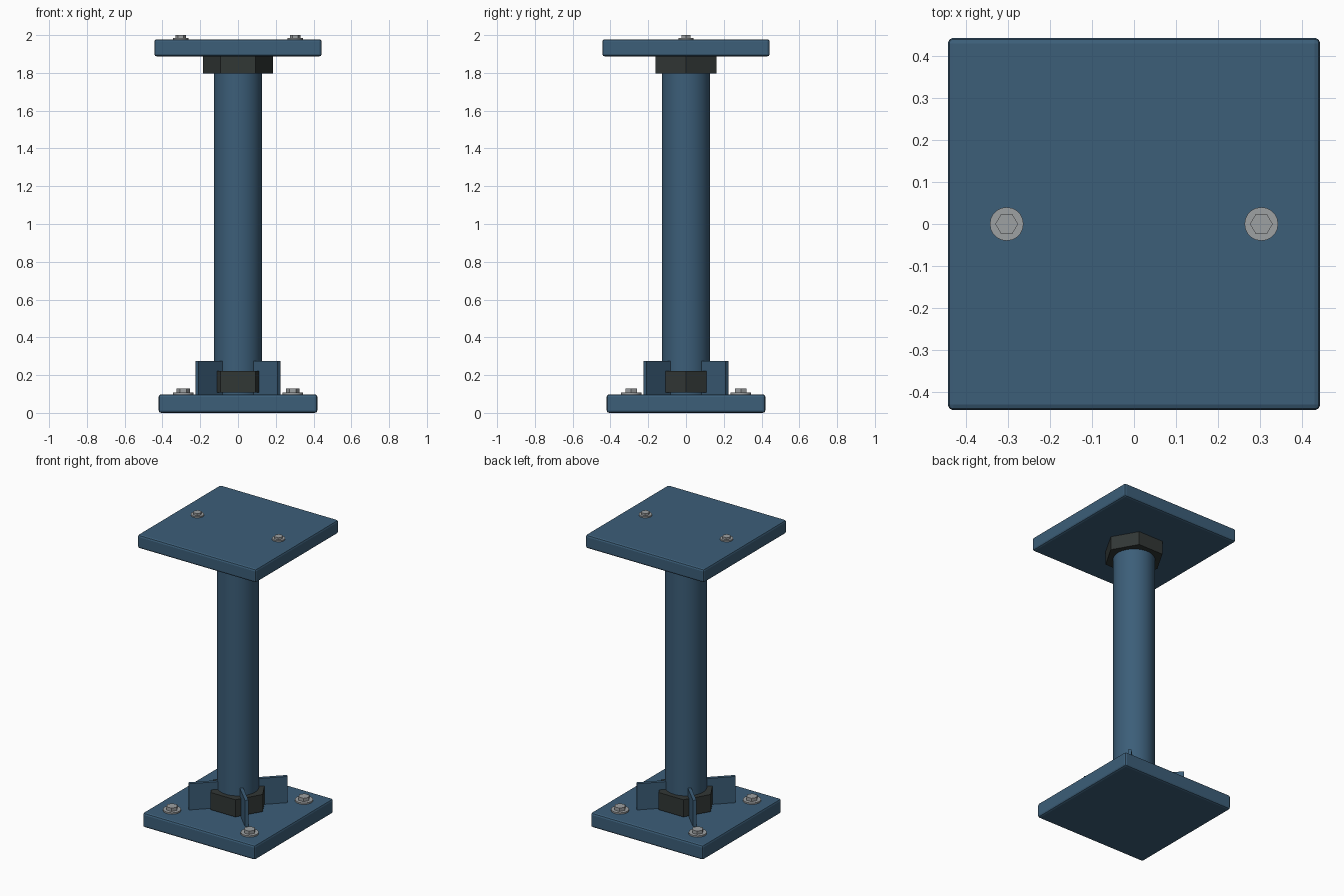
import bpy, bmesh, math
from mathutils import Vector, Matrix

if "Cube" in bpy.data.objects:
    bpy.data.objects.remove(bpy.data.objects["Cube"])


def material(name, rgb):
    m = bpy.data.materials.new(name)
    m.diffuse_color = (*rgb, 1.0)
    m.use_nodes = True
    m.node_tree.nodes["Principled BSDF"].inputs["Base Color"].default_value = m.diffuse_color
    return m


BLUE = material("steel_blue_paint", (0.045, 0.112, 0.190))
DARK = material("dark_iron", (0.031, 0.038, 0.036))
GREY = material("bare_steel", (0.34, 0.355, 0.365))


def add_object(name, bm, mat, smooth=False):
    bmesh.ops.recalc_face_normals(bm, faces=bm.faces)
    mesh = bpy.data.meshes.new(name)
    bm.to_mesh(mesh)
    bm.free()
    mesh.materials.append(mat)
    ob = bpy.data.objects.new(name, mesh)
    bpy.context.collection.objects.link(ob)
    if smooth:
        bpy.ops.object.select_all(action='DESELECT')
        ob.select_set(True)
        bpy.context.view_layer.objects.active = ob
        bpy.ops.object.shade_smooth_by_angle(angle=math.radians(35))
    return ob


def prism(name, x, y, z0, z1, r, sides, mat, smooth=False):
    """Upright regular prism with a corner on +x."""
    bm = bmesh.new()
    ring = [bm.verts.new((x + r * math.cos(math.tau * i / sides),
                          y + r * math.sin(math.tau * i / sides), z0))
            for i in range(sides)]
    face = bm.faces.new(ring)
    ext = bmesh.ops.extrude_face_region(bm, geom=[face], use_keep_orig=True)
    top = [v for v in ext["geom"] if isinstance(v, bmesh.types.BMVert)]
    bmesh.ops.translate(bm, verts=top, vec=(0, 0, z1 - z0))
    return add_object(name, bm, mat, smooth)


def box(name, size, centre, mat, turn=0.0):
    bm = bmesh.new()
    bmesh.ops.create_cube(bm, size=1.0)
    bmesh.ops.scale(bm, verts=bm.verts, vec=size)
    bmesh.ops.translate(bm, verts=bm.verts, vec=centre)
    bmesh.ops.rotate(bm, verts=bm.verts, cent=(0, 0, 0),
                     matrix=Matrix.Rotation(turn, 3, 'Z'))
    return add_object(name, bm, mat)


def plate(name, half, z0, z1):
    ob = box(name, (2 * half, 2 * half, z1 - z0), (0, 0, (z0 + z1) / 2), BLUE)
    bev = ob.modifiers.new("rounded_edges", 'BEVEL')
    bev.width = 0.013
    bev.segments = 2
    return ob


def bolt(name, x, y, z, washer_r, washer_h, head_r, top):
    prism(name + "_washer", x, y, z - 0.01, z + washer_h, washer_r, 20, GREY, True)
    prism(name + "_head", x, y, z, top, head_r, 6, GREY)


# end plates
plate("base_plate", 0.42, 0.0, 0.098)
plate("top_plate", 0.443, 1.887, 1.978)

# round column and its hexagonal collars
prism("column", 0, 0, 0.09, 1.895, 0.128, 48, BLUE, True)
prism("lower_collar", 0, 0, 0.107, 0.223, 0.185, 6, DARK)
prism("upper_collar", 0, 0, 1.796, 1.888, 0.185, 6, DARK)

# four diagonal gussets
for i in range(4):
    box(f"gusset_{i + 1}", (0.197, 0.022, 0.185), (0.2085, 0, 0.1825), BLUE,
        math.radians(45 + 90 * i))

# corner bolts on the base, a pair on top
for sx in (-1, 1):
    side = "left" if sx < 0 else "right"
    for sy in (-1, 1):
        end = "front" if sy < 0 else "back"
        bolt(f"base_bolt_{end}_{side}", 0.29 * sx, 0.29 * sy,
             0.098, 0.055, 0.010, 0.036, 0.13)
    bolt(f"top_bolt_{side}", 0.303 * sx, 0, 1.978, 0.04, 0.008, 0.027, 2.0)
